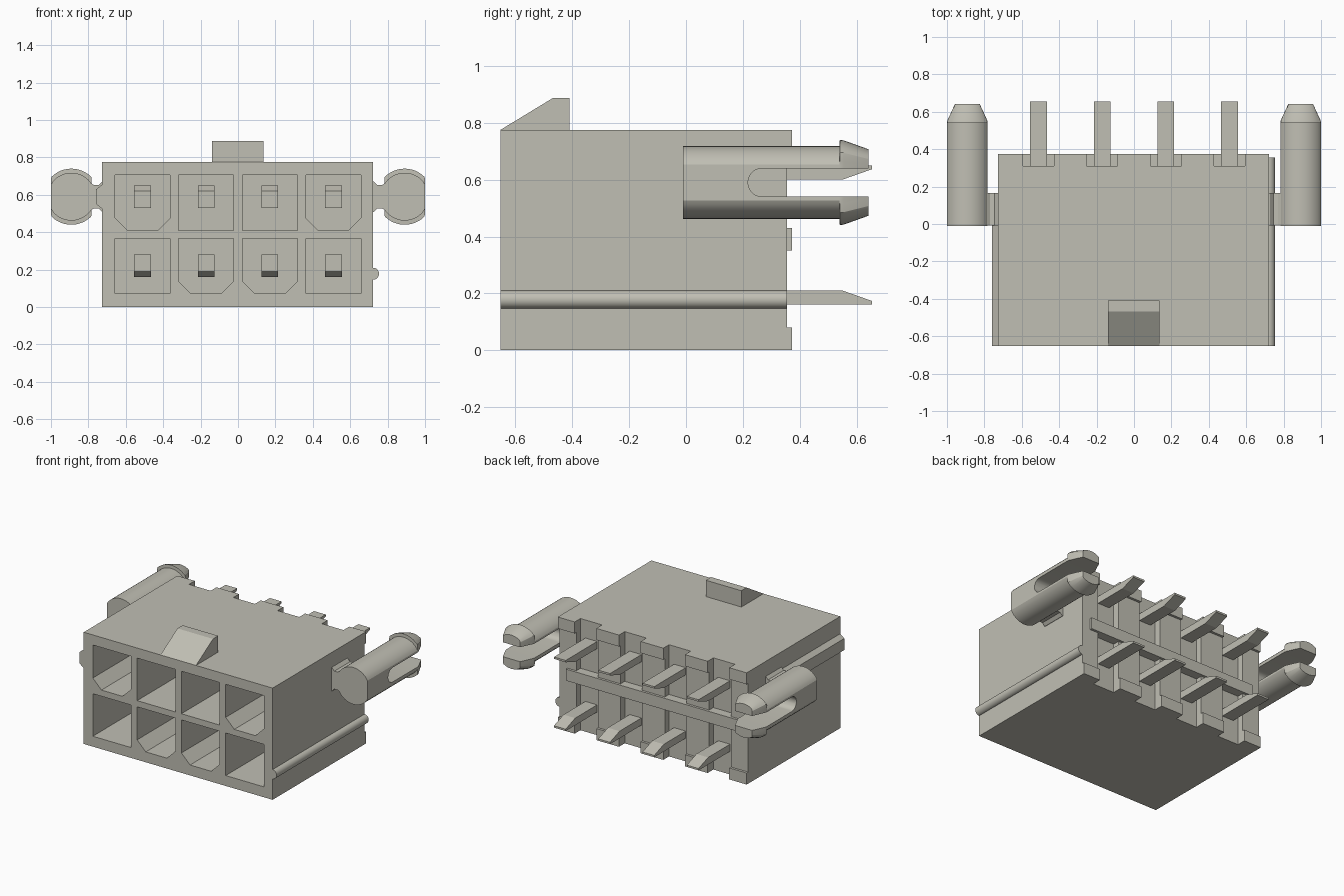
import bpy, bmesh, math
from mathutils import Vector

cube = bpy.data.objects.get("Cube")
if cube:
    bpy.data.objects.remove(cube, do_unlink=True)

mat = bpy.data.materials.new("warm grey plastic")
mat.use_nodes = True
COLOUR = (0.53, 0.52, 0.455, 1)
mat.diffuse_color = COLOUR
mat.node_tree.nodes["Principled BSDF"].inputs["Base Color"].default_value = COLOUR


def loft(bm, rings):
    """Skin a closed solid through rings of equal point count."""
    rows = [[bm.verts.new(p) for p in r] for r in rings]
    n = len(rows[0])
    for a, b in zip(rows, rows[1:]):
        for i in range(n):
            j = (i + 1) % n
            bm.faces.new((a[i], a[j], b[j], b[i]))
    bm.faces.new(rows[0][::-1])
    bm.faces.new(rows[-1])


def prism_y(bm, xz, y0, y1):
    loft(bm, [[(x, y, z) for x, z in xz] for y in (y0, y1)])


def prism_x(bm, yz, x0, x1):
    loft(bm, [[(x, y, z) for y, z in yz] for x in (x0, x1)])


def box(bm, x0, x1, y0, y1, z0, z1):
    prism_y(bm, [(x0, z0), (x1, z0), (x1, z1), (x0, z1)], y0, y1)


def finish(name, bm, smooth=False):
    bmesh.ops.recalc_face_normals(bm, faces=bm.faces[:])
    me = bpy.data.meshes.new(name)
    bm.to_mesh(me)
    bm.free()
    me.materials.append(mat)
    ob = bpy.data.objects.new(name, me)
    bpy.context.collection.objects.link(ob)
    if smooth:
        shade(ob)
    return ob


def activate(ob):
    bpy.ops.object.select_all(action='DESELECT')
    ob.select_set(True)
    bpy.context.view_layer.objects.active = ob


def shade(ob):
    activate(ob)
    bpy.ops.object.shade_smooth_by_angle(angle=math.radians(25))


def cut(ob, cutter):
    mod = ob.modifiers.new("cut", 'BOOLEAN')
    mod.operation = 'DIFFERENCE'
    mod.solver = 'EXACT'
    mod.object = cutter
    activate(ob)
    bpy.ops.object.modifier_apply(modifier=mod.name)
    bpy.data.objects.remove(cutter, do_unlink=True)


X0, X1, FRONT, BACK, REAR, TOP = -0.727, 0.723, -0.653, 0.356, 0.373, 0.775
COLS = [-0.51, -0.17, 0.17, 0.51]
ROWS = [(0.072, (1, 2)), (0.41, (0, 3))]   # cavity floor, chamfered columns

# Housing with eight terminal cavities and rear pin grooves
bm = bmesh.new()
box(bm, X0, X1, FRONT, BACK, 0, TOP)
housing = finish("housing", bm)
bm = bmesh.new()
w, h, c = 0.147, 0.295, 0.066
for z, keyed in ROWS:
    for i, x in enumerate(COLS):
        low = ([(x - w, z + c), (x - w + c, z), (x + w - c, z), (x + w, z + c)]
               if i in keyed else [(x - w, z), (x + w, z)])
        prism_y(bm, low + [(x + w, z + h), (x - w, z + h)], FRONT - 0.1, 0.22)
for x in COLS:
    box(bm, x - 0.083, x + 0.083, 0.31, 0.5, -0.1, TOP + 0.1)
cut(housing, finish("housing_cutter", bm))

# Rear edge tabs between the grooves, and the middle rib
bm = bmesh.new()
edges = [X0] + [x + s for x in COLS for s in (-0.083, 0.083)] + [X1]
for a, b in zip(edges[::2], edges[1::2]):
    for z0, z1 in ((0, 0.08), (0.695, TOP)):
        box(bm, a, b, BACK, REAR, z0, z1)
finish("rear_edge_tabs", bm)
bm = bmesh.new()
box(bm, -0.66, 0.66, 0.31, REAR, 0.35, 0.43)
finish("rear_rib", bm)

# Latch ramp on top
bm = bmesh.new()
prism_x(bm, [(FRONT, TOP), (-0.41, TOP), (-0.41, 0.888), (-0.467, 0.888)], -0.138, 0.135)
finish("latch_ramp", bm)

# Contact pins: upper row mirrors the lower row in height
profile = [(0, 0.28), (0, 0.19), (0.05, 0.16), (0.655, 0.16), (0.655, 0.173),
           (0.55, 0.21), (0.27, 0.21), (0.27, 0.28)]
for row in ("lower", "upper"):
    yz = profile if row == "lower" else [(y, 0.81 - z) for y, z in profile]
    for i, x in enumerate(COLS):
        bm = bmesh.new()
        prism_x(bm, yz, x - 0.045, x + 0.045)
        finish(f"{row}_pin_{i + 1}", bm)

# Side rails: round on the left, bevelled on the right
bm = bmesh.new()
prism_y(bm, [(0.722 + 0.032 * math.sin(t), 0.178 + 0.032 * math.cos(t))
             for t in [k * math.tau / 24 for k in range(24)]], FRONT, BACK)
finish("left_round_rail", bm, True)
bm = bmesh.new()
prism_y(bm, [(X0, 0.525), (-0.758, 0.55), (-0.758, 0.63), (X0, 0.655)], FRONT, 0.0)
finish("right_bevelled_rail", bm)

# Split snap posts with barbed ends and their bridges
PZ = 0.59


def ring(cx, y, r, half):
    pts = []
    for k in range(48):
        t = k * math.tau / 48
        x = max(-half, min(half, r * math.cos(t)))
        pts.append((cx + x, y, PZ + r * math.sin(t)))
    return pts


for side, s in (("left", 1), ("right", -1)):
    cx = s * 0.891
    bm = bmesh.new()
    loft(bm, [ring(cx, -0.01, 0.128, 0.109), ring(cx, 0.54, 0.128, 0.109),
              ring(cx, 0.541, 0.15, 0.109), ring(cx, 0.555, 0.148, 0.106),
              ring(cx, 0.642, 0.117, 0.066)])
    post = finish(f"{side}_snap_post", bm)
    bm = bmesh.new()
    arc = [(0.268 - 0.05 * math.sin(t), PZ + 0.05 * math.cos(t))
           for t in [k * math.pi / 12 for k in range(13)]]
    prism_x(bm, arc + [(0.8, PZ - 0.05), (0.8, PZ + 0.05)], cx - 0.3, cx + 0.3)
    cut(post, finish("slot_cutter", bm))
    shade(post)
    # Bridge flares where it meets the wall and the post
    bm = bmesh.new()
    half = [(0.715, 0.083), (0.728, 0.08), (0.745, 0.062), (0.77, 0.062), (0.79, 0.075), (0.82, 0.08)]
    outline = [(s * x, PZ + z) for x, z in half] + [(s * x, PZ - z) for x, z in half[::-1]]
    prism_y(bm, outline, -0.008, 0.165)
    finish(f"{side}_post_bridge", bm)
